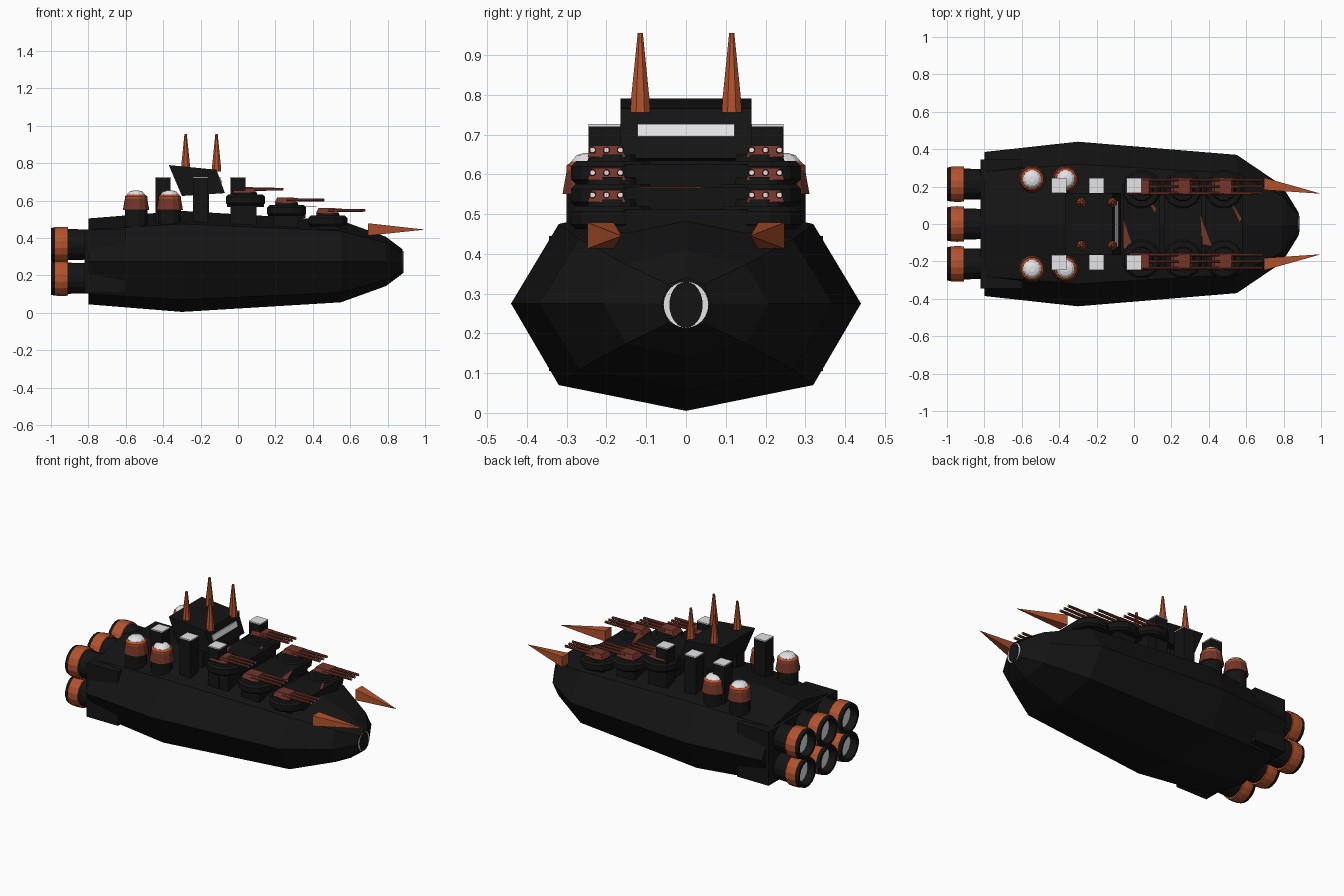
import bpy, math
from mathutils import Vector

if "Cube" in bpy.data.objects:
    bpy.data.objects.remove(bpy.data.objects["Cube"])


def mat(name, col):
    m = bpy.data.materials.new(name)
    m.diffuse_color = (*col, 1)
    m.use_nodes = True
    m.node_tree.nodes["Principled BSDF"].inputs["Base Color"].default_value = m.diffuse_color
    return m


BLACK = mat("hull black", (0.007, 0.007, 0.007))
ORANGE = mat("rust orange", (0.45, 0.085, 0.026))
BROWN = mat("dark rust", (0.17, 0.036, 0.023))
WHITE = mat("pale white", (0.8, 0.8, 0.82))


def mesh(name, verts, faces, mats, idx=None):
    me = bpy.data.meshes.new(name)
    me.from_pydata([tuple(v) for v in verts], [], faces)
    for m in mats:
        me.materials.append(m)
    if idx:
        for p, i in zip(me.polygons, idx):
            p.material_index = i
    ob = bpy.data.objects.new(name, me)
    bpy.context.collection.objects.link(ob)
    return ob


def loft(name, rings, mats, idx=None):
    """Skin equal-sized rings and cap both ends; idx = material per band."""
    n = len(rings[0])
    verts = [v for r in rings for v in r]
    faces, fi = [tuple(range(n))[::-1]], [idx[0] if idx else 0]
    for k in range(len(rings) - 1):
        for i in range(n):
            j = (i + 1) % n
            faces.append((k * n + i, k * n + j, (k + 1) * n + j, (k + 1) * n + i))
            fi.append(idx[k] if idx else 0)
    faces.append(tuple(range((len(rings) - 1) * n, len(rings) * n)))
    fi.append(idx[-1] if idx else 0)
    return mesh(name, verts, faces, mats, fi)


def lathe(name, prof, loc, mats, idx=None, sides=12, axis="z", turn=0.0):
    """Turned part from (radius, distance) pairs along z or x."""
    rings = []
    for r, t in prof:
        ring = []
        for i in range(sides):
            a = 2 * math.pi * (i + 0.5) / sides + turn
            c, s = r * math.cos(a), r * math.sin(a)
            p = Vector((c, s, t)) if axis == "z" else Vector((t, c, s))
            ring.append(p + Vector(loc))
        rings.append(ring)
    return loft(name, rings, mats, idx)


def box(name, x, y, z, m):
    rings = [[(x[0], y[0], k), (x[1], y[0], k), (x[1], y[1], k), (x[0], y[1], k)] for k in z]
    return loft(name, rings, [m])


# Hull: eight-sided section scaled along the length
SEC = [(0, -0.27), (0.32, -0.205), (0.44, 0), (0.32, 0.2), (0, 0.27),
       (-0.32, 0.2), (-0.44, 0), (-0.32, -0.205)]
stations = [(-0.8, 0.875, 0.85), (-0.3, 1, 1), (0.55, 0.84, 0.81), (0.79, 0.47, 0.49), (0.88, 0.14, 0.24)]
loft("hull", [[(x, y * sy, 0.275 + z * sz) for y, z in SEC] for x, sy, sz in stations], [BLACK])

# Nose port: pale disc with a narrow black muzzle over it
for name, w, x0, x1, m in (("nose_disc", 0.056, 0.874, 0.882, WHITE), ("nose_muzzle", 0.042, 0.875, 0.885, BLACK)):
    loft(name, [[(x, w * math.cos(a * math.pi / 12), 0.272 + 0.058 * math.sin(a * math.pi / 12))
                 for a in range(24)] for x in (x0, x1)], [m])

# Engine block and six nozzles
box("engine_block", (-0.82, -0.6), (-0.345, 0.345), (0.105, 0.445), BLACK)
for y in (-0.213, 0, 0.213):
    for z in (0.185, 0.365):
        lathe("engine_nozzle",
              [(0.082, -0.8), (0.085, -0.91), (0.095, -0.91), (0.097, -0.945), (0.095, -0.978),
               (0.09, -1), (0.074, -1), (0.068, -0.945)],
              (0, y, z), [BLACK, ORANGE], [0, 1, 1, 1, 0, 0, 0], 16, "x")
        lathe("engine_glow", [(0.069, -0.95), (0.069, -0.955)], (0, y, z), [WHITE], None, 16, "x")

# Bridge: leaning block on a pedestal, with a window strip
side = [(-0.3, 0.625), (-0.07, 0.64), (-0.115, 0.765), (-0.37, 0.79)]
loft("bridge", [[(x, y, z) for x, z in side] for y in (0.165, -0.165)], [BLACK])
box("bridge_pedestal", (-0.24, -0.155), (-0.13, 0.13), (0.48, 0.65), BLACK)
strip = [(-0.094, 0.695), (-0.084, 0.695), (-0.095, 0.726), (-0.105, 0.726)]
loft("bridge_window", [[(x, y, z) for x, z in strip] for y in (0.122, -0.122)], [WHITE])

# Mast spikes on the bridge
for x in (-0.28, -0.115):
    for y in (-0.115, 0.115):
        lathe("mast_spike", [(0.027, 0.755), (0.025, 0.79), (0.007, 0.955)], (x, y, 0), [ORANGE], None, 8)

# Three stepped gun tiers
tiers = [(0.48, 0.462), (0.26, 0.518), (0.04, 0.575)]
for x, z in tiers:
    box("gun_tier_slab", (x - 0.1, x + 0.1), (-0.18, 0.18), (z - 0.01, z + 0.05), BLACK)
    box("gun_tier_support", (x - 0.07, x + 0.06), (-0.24, 0.24), (0.4, z), BLACK)

for s in (-1, 1):
    for x, z in tiers:
        # Round base and turning ring
        lathe("gun_base", [(0.095, z), (0.108, z + 0.012), (0.108, z + 0.045), (0.095, z + 0.058),
                           (0.065, z + 0.058), (0.06, z + 0.075)], (x, s * 0.185, 0), [BLACK], None, 12)
        # Gun house tapering upward and forward
        zz = z + 0.068
        house = [[(x - 0.065, s * 0.2 - 0.048), (x + 0.055, s * 0.2 - 0.048),
                  (x + 0.055, s * 0.2 + 0.048), (x - 0.065, s * 0.2 + 0.048)],
                 [(x - 0.05, s * 0.2 - 0.036), (x + 0.04, s * 0.2 - 0.036),
                  (x + 0.04, s * 0.2 + 0.036), (x - 0.05, s * 0.2 + 0.036)]]
        loft("gun_house", [[(a, b, h) for a, b in r] for r, h in zip(house, (zz, zz + 0.03))], [BROWN])
        # Triple barrels with pale muzzles
        for d in (-0.035, 0, 0.035):
            lathe("gun_barrel", [(0.01, x), (0.008, x + 0.2)], (0, s * 0.2 + d, z + 0.086),
                  [BROWN], None, 8, "x")
            lathe("gun_muzzle", [(0.006, x + 0.195), (0.006, x + 0.202)], (0, s * 0.2 + d, z + 0.086),
                  [WHITE], None, 8, "x")

    # Signal pillars with pale caps
    for x in (-0.4, -0.2, 0.0):
        py = sorted((s * 0.165, s * 0.245))
        box("pillar", (x - 0.04, x + 0.04), py, (0.46, 0.72), BLACK)
        box("pillar_cap", (x - 0.04, x + 0.04), py, (0.72, 0.726), WHITE)

    # Domed turrets
    for x in (-0.545, -0.365):
        lathe("dome_stand", [(0.062, 0.42), (0.062, 0.556)], (x, s * 0.24, 0), [BLACK])
        lathe("dome_turret", [(0.073, 0.55), (0.062, 0.61), (0.062, 0.622), (0.05, 0.632)],
              (x, s * 0.24, 0), [BROWN, ORANGE], [0, 1, 1])
        lathe("dome", [(0.053, 0.622), (0.048, 0.636), (0.036, 0.648), (0.016, 0.654)],
              (x, s * 0.24, 0), [WHITE])

    # Bow spikes: square pyramids leaning inward
    base = [(0.695, s * 0.215 + a, 0.446 + b) for a, b in ((-0.033, -0.033), (0.033, -0.033), (0.033, 0.033), (-0.033, 0.033))]
    mesh("bow_spike", base + [(1.0, s * 0.162, 0.445)],
         [(3, 2, 1, 0), (0, 1, 4), (1, 2, 4), (2, 3, 4), (3, 0, 4)], [ORANGE])

# Rusty wedge patches on the gun tiers
for x0, x1, y0, y1, z in ((-0.055, 0.0, 0.02, -0.14, 0.626), (0.07, 0.12, 0.14, 0.06, 0.626),
                          (0.355, 0.42, 0.05, -0.12, 0.569), (0.51, 0.575, 0.13, 0.01, 0.513)):
    tri = [(x0, y0), (x1, y1), (x1 - 0.055, y1 + 0.01)] if y1 < 0 else [(x0, y0), (x1, y1 + 0.02), (x1 - 0.01, y1)]
    loft("rust_patch", [[(a, b, h) for a, b in tri] for h in (z - 0.003, z)], [BROWN])

# Make all normals face outward
import bmesh
for ob in bpy.data.objects:
    bm = bmesh.new()
    bm.from_mesh(ob.data)
    bmesh.ops.recalc_face_normals(bm, faces=bm.faces)
    bm.to_mesh(ob.data)
    bm.free()
